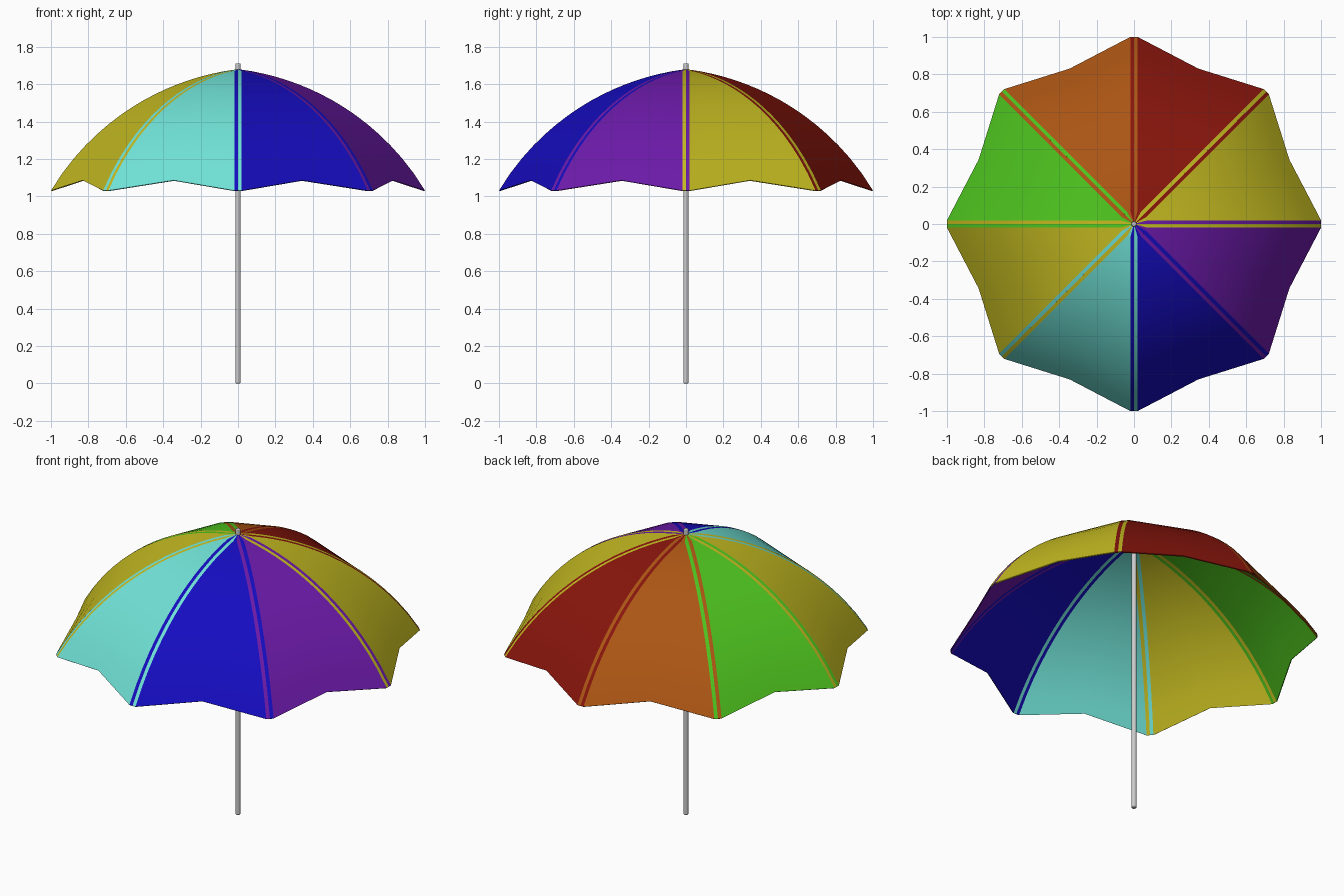
import bpy, bmesh, math
from mathutils import Vector

if "Cube" in bpy.data.objects:
    bpy.data.objects.remove(bpy.data.objects["Cube"])

W = 0.02          # width of a seam stripe
ROWS = 16
NOTCH = 0.965     # the rim rises between ribs


def material(name, rgb):
    m = bpy.data.materials.new(name)
    m.diffuse_color = [((c / 255) ** 2.2) for c in rgb] + [1]
    m.use_nodes = True
    m.node_tree.nodes["Principled BSDF"].inputs["Base Color"].default_value = m.diffuse_color
    return m


def rib_height(r):
    # circular arc from the crown down to the rib tip
    return 0.329 + math.sqrt(1.361 ** 2 - (r + 0.166) ** 2)


def rib_point(k, offset, r):
    # point on rib k, shifted sideways by offset (narrowing near the crown)
    a = k * math.pi / 4
    s = max(-0.3 * r, min(0.3 * r, offset))
    return Vector((r * math.cos(a) - s * math.sin(a),
                   r * math.sin(a) + s * math.cos(a), rib_height(r)))


def add_columns(bm, columns):
    grid = [[bm.verts.new(p) for p in col] for col in columns]
    for c0, c1 in zip(grid, grid[1:]):
        for i in range(len(c0) - 1):
            bm.faces.new((c0[i], c0[i + 1], c1[i + 1], c1[i]))


def make_panel(name, k, mat):
    radii = [0.012 + 0.988 * i / ROWS for i in range(ROWS + 1)]
    bm = bmesh.new()
    # main cloth, taut between two ribs
    left = [rib_point(k, W, r) for r in radii]
    right = [rib_point(k + 1, -W, r) for r in radii]
    mid = [(rib_point(k, W, r * NOTCH) + rib_point(k + 1, -W, r * NOTCH)) / 2 for r in radii]
    add_columns(bm, [left, mid, right])
    # seam stripes lying past each edge of the cloth
    add_columns(bm, [[rib_point(k, o, r) for r in radii] for o in (-W, 0)])
    add_columns(bm, [[rib_point(k + 1, o, r) for r in radii] for o in (0, W)])
    me = bpy.data.meshes.new(name)
    bm.to_mesh(me)
    bm.free()
    ob = bpy.data.objects.new(name, me)
    bpy.context.collection.objects.link(ob)
    me.materials.append(mat)
    thick = ob.modifiers.new("thickness", 'SOLIDIFY')
    thick.thickness = 0.006
    thick.offset = -1
    bpy.ops.object.select_all(action='DESELECT')
    ob.select_set(True)
    bpy.context.view_layer.objects.active = ob
    bpy.ops.object.modifier_apply(modifier="thickness")
    bpy.ops.object.shade_smooth_by_angle(angle=math.radians(30))


# canopy panels, counter-clockwise from +x
colours = [("yellow", (196, 186, 38)), ("red", (135, 28, 20)),
           ("orange", (170, 86, 26)), ("green", (80, 196, 36)),
           ("yellow", (196, 186, 38)), ("cyan", (112, 226, 214)),
           ("blue", (28, 20, 190)), ("purple", (108, 32, 168))]
mats = {}
for k, (cname, rgb) in enumerate(colours):
    if cname not in mats:
        mats[cname] = material(cname, rgb)
    make_panel(f"canopy_panel_{k + 1}", k, mats[cname])

# pole
bpy.ops.mesh.primitive_cylinder_add(vertices=16, radius=0.014, depth=1.71, location=(0, 0, 0.855))
pole = bpy.context.object
pole.name = "pole"
bev = pole.modifiers.new("rounded_ends", 'BEVEL')
bev.width = 0.004
bev.segments = 2
bev.limit_method = 'ANGLE'
bev.angle_limit = math.radians(60)
bpy.ops.object.shade_smooth_by_angle(angle=math.radians(40))
